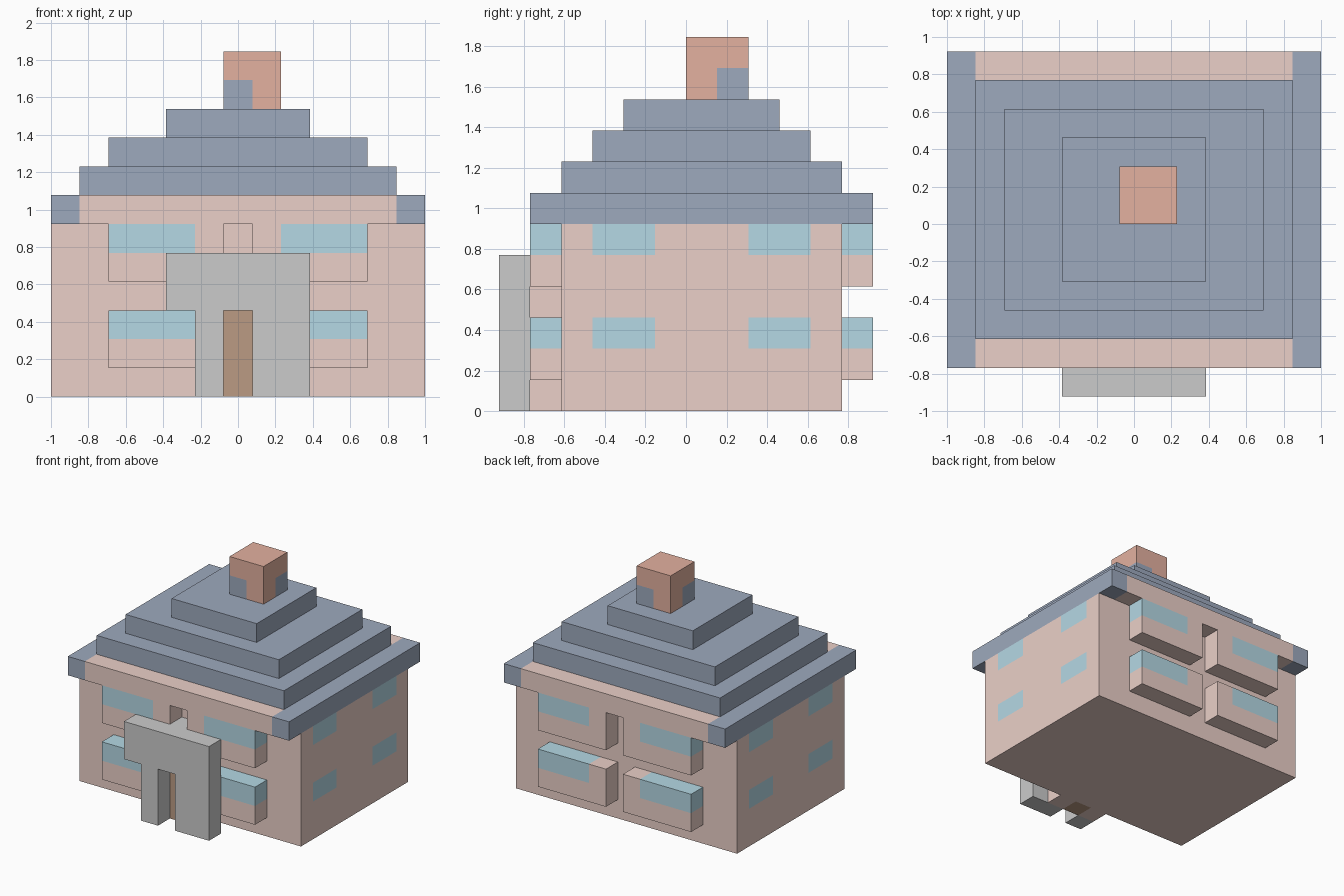
import bpy, bmesh
from mathutils import Vector

if "Cube" in bpy.data.objects:
    bpy.data.objects.remove(bpy.data.objects["Cube"])

U = 2 / 13                      # block size
ORIGIN = Vector((-1, -6 * U, 0))
cells = {}                      # block position -> part name

COLORS = {
    "walls": (0.83, 0.63, 0.58),
    "side_windows": (0.46, 0.69, 0.78),
    "bay_panels": (0.83, 0.63, 0.58),
    "bay_windows": (0.46, 0.69, 0.78),
    "door_jambs": (0.83, 0.63, 0.58),
    "door": (0.50, 0.33, 0.23),
    "eave_band": (0.83, 0.63, 0.58),
    "roof": (0.34, 0.40, 0.51),
    "chimney": (0.77, 0.44, 0.35),
    "porch": None,              # plain grey
}


def fill(part, x, y, z):
    """Fill a range of blocks (end exclusive) with a part."""
    for i in range(*x):
        for j in range(*y):
            for k in range(*z):
                cells[i, j, k] = part


# House body and flush windows on both sides
fill("walls", (0, 13), (2, 11), (0, 6))
for x in (0, 12):
    for y in (3, 8):
        for z in (2, 5):
            fill("side_windows", (x, x + 1), (y, y + 2), (z, z + 1))

# Projecting bays, front and back, two floors, mirrored left and right
for y in (1, 11):
    for z in (1, 4):
        for bay, glass in (((2, 6), (2, 5)), ((7, 11), (8, 11))):
            fill("bay_panels", bay, (y, y + 1), (z, z + 2))
            fill("bay_windows", glass, (y, y + 1), (z + 1, z + 2))

# Entrance: jambs, door, grey porch with two legs
for x in (5, 7):
    for z in (0, 3):
        fill("door_jambs", (x, x + 1), (1, 2), (z, z + 1))
fill("door", (6, 7), (1, 2), (0, 3))
fill("porch", (6, 7), (1, 2), (3, 5))
fill("porch", (4, 9), (0, 1), (3, 5))
fill("porch", (5, 6), (0, 1), (0, 3))
fill("porch", (7, 9), (0, 1), (0, 3))

# Eave layer with roof-coloured ends, then stepped roof
fill("roof", (0, 13), (1, 12), (6, 7))
fill("eave_band", (1, 12), (1, 12), (6, 7))
fill("roof", (1, 12), (2, 11), (7, 8))
fill("roof", (2, 11), (3, 10), (8, 9))
fill("roof", (4, 9), (4, 9), (9, 10))

# Chimney with two roof blocks at its foot
fill("chimney", (6, 8), (6, 8), (10, 12))
fill("roof", (6, 7), (6, 7), (10, 11))
fill("roof", (7, 8), (7, 8), (10, 11))


def build(part, color):
    """Make one object from the exposed block faces of a part."""
    bm = bmesh.new()
    for cell in [c for c, p in cells.items() if p == part]:
        center = ORIGIN + (Vector(cell) + Vector((0.5, 0.5, 0.5))) * U
        for axis in range(3):
            for sign in (-1, 1):
                near = list(cell)
                near[axis] += sign
                if tuple(near) in cells:
                    continue
                n, a, b = Vector(), Vector(), Vector()
                n[axis] = sign * U / 2
                a[(axis + 1) % 3] = U / 2
                b[(axis + 2) % 3] = sign * U / 2
                bm.faces.new([bm.verts.new(center + n + s * a + t * b)
                              for s, t in ((-1, -1), (1, -1), (1, 1), (-1, 1))])
    bmesh.ops.remove_doubles(bm, verts=bm.verts, dist=0.001)
    mesh = bpy.data.meshes.new(part)
    bm.to_mesh(mesh)
    bm.free()
    if color:
        mat = bpy.data.materials.new(part)
        mat.diffuse_color = (*color, 1)
        mat.use_nodes = True
        mat.node_tree.nodes["Principled BSDF"].inputs["Base Color"].default_value = mat.diffuse_color
        mesh.materials.append(mat)
    bpy.context.collection.objects.link(bpy.data.objects.new(part, mesh))


for part, color in COLORS.items():
    build(part, color)
